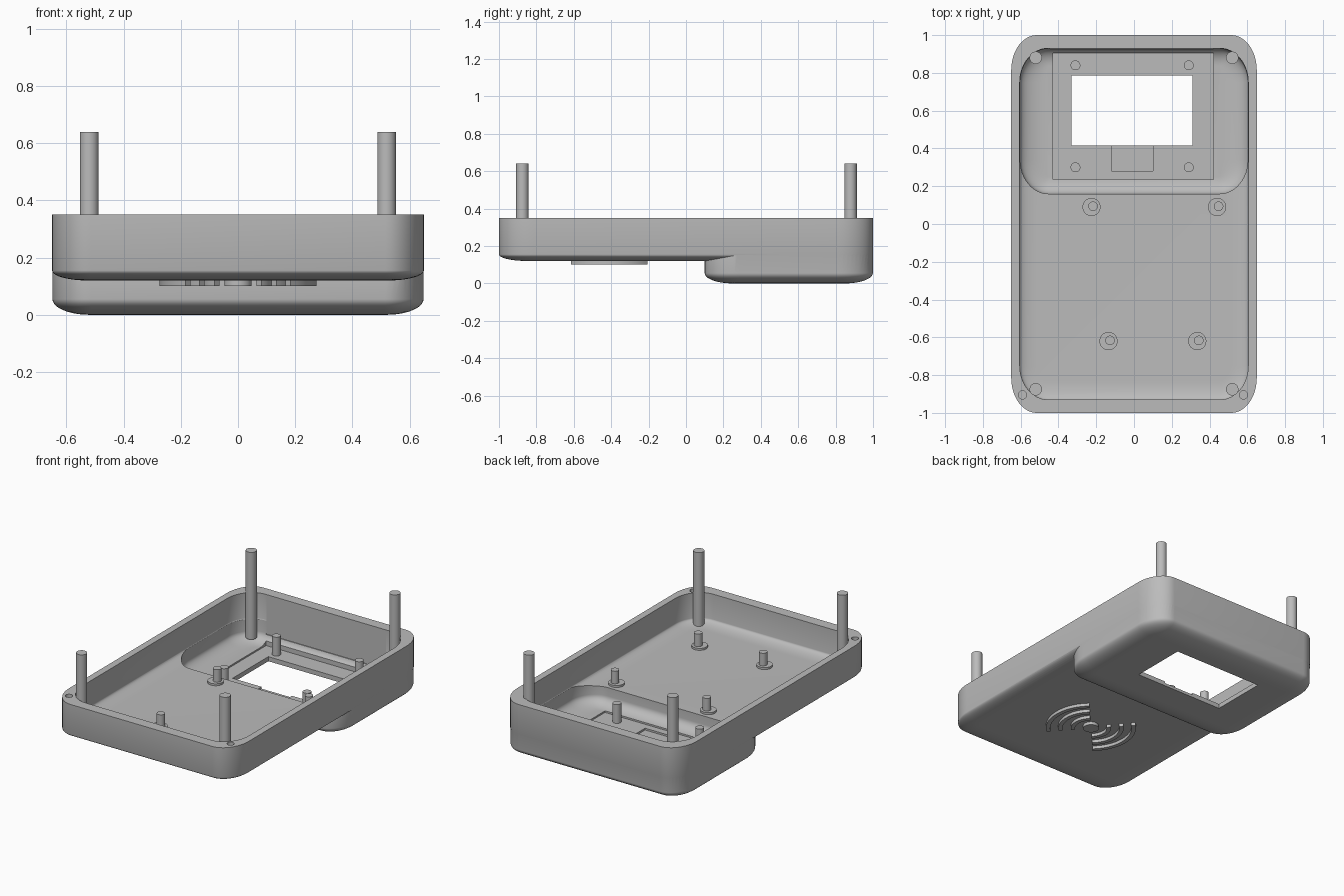
import bpy, bmesh, math

if "Cube" in bpy.data.objects:
    bpy.data.objects.remove(bpy.data.objects["Cube"], do_unlink=True)

grey = bpy.data.materials.new("plain_grey")
grey.use_nodes = True
COLOUR = (0.5, 0.5, 0.5, 1)
grey.diffuse_color = COLOUR
grey.node_tree.nodes["Principled BSDF"].inputs["Base Color"].default_value = COLOUR


def loft(name, rings):
    """Closed solid through a stack of rings, capped at both ends."""
    bm = bmesh.new()
    rows = [[bm.verts.new(p) for p in ring] for ring in rings]
    n = len(rows[0])
    for a, b in zip(rows, rows[1:]):
        for i in range(n):
            j = (i + 1) % n
            bm.faces.new((a[i], a[j], b[j], b[i]))
    bm.faces.new(rows[0])
    bm.faces.new(rows[-1])
    bmesh.ops.recalc_face_normals(bm, faces=bm.faces)
    mesh = bpy.data.meshes.new(name)
    bm.to_mesh(mesh)
    bm.free()
    mesh.materials.append(grey)
    ob = bpy.data.objects.new(name, mesh)
    bpy.context.collection.objects.link(ob)
    return ob


def rounded_ring(hx, y0, y1, rx, ry, z, steps=12):
    cy, hy = (y0 + y1) / 2, (y1 - y0) / 2
    pts = []
    for q, (sx, sy) in enumerate(((1, 1), (-1, 1), (-1, -1), (1, -1))):
        for k in range(steps + 1):
            a = math.pi / 2 * (q + k / steps)
            pts.append((sx * (hx - rx) + rx * math.cos(a),
                        cy + sy * (hy - ry) + ry * math.sin(a), z))
    return pts


def tub(name, hx, y0, y1, corner, z0, z1, fillet, steps=10):
    """Rounded block whose bottom edge is rolled under."""
    fx, fy, fz = fillet
    rings = [rounded_ring(hx, y0, y1, *corner, z1)]
    for k in range(steps + 1):
        a = math.pi / 2 * k / steps
        s = 1 - math.cos(a)
        rings.append(rounded_ring(hx - fx * s, y0 + fy * s, y1 - fy * s,
                                  max(corner[0] - fx * s, 0.008),
                                  max(corner[1] - fy * s, 0.008),
                                  z0 + fz * (1 - math.sin(a))))
    return loft(name, rings)


def box(name, x0, x1, y0, y1, z0, z1):
    return loft(name, [[(x0, y0, z), (x1, y0, z), (x1, y1, z), (x0, y1, z)]
                       for z in (z0, z1)])


def cylinder(name, x, y, r, z0, z1, n=32):
    return loft(name, [[(x + r * math.cos(math.tau * i / n),
                         y + r * math.sin(math.tau * i / n), z) for i in range(n)]
                       for z in (z0, z1)])


def activate(ob):
    bpy.ops.object.select_all(action='DESELECT')
    ob.select_set(True)
    bpy.context.view_layer.objects.active = ob


def combine(target, tool, operation='DIFFERENCE'):
    mod = target.modifiers.new("bool", 'BOOLEAN')
    mod.operation, mod.object, mod.solver = operation, tool, 'EXACT'
    activate(target)
    bpy.ops.object.modifier_apply(modifier=mod.name)
    bpy.data.objects.remove(tool, do_unlink=True)


# Outer case with the deeper display housing at the back
case = tub("case_shell", 0.65, -1, 1, (0.135, 0.185), 0.12, 0.35, (0.125, 0.15, 0.035))
combine(case, tub("display_housing", 0.649, 0.1, 0.999, (0.135, 0.185),
                  0, 0.2, (0.13, 0.15, 0.055)), 'UNION')

# Hollow interior, display pocket, recesses and window
combine(case, tub("cavity", 0.605, -0.93, 0.93, (0.15, 0.18), 0.155, 0.5, (0.1, 0.1, 0.03)))
combine(case, tub("pocket", 0.603, 0.16, 0.928, (0.15, 0.18), 0.04, 0.45, (0.14, 0.09, 0.06)))
combine(case, box("back_recess", -0.445, 0.42, 0.5, 0.932, 0.09, 0.33))
combine(case, box("display_recess", -0.43, 0.422, 0.235, 0.905, 0.03, 0.3))
combine(case, box("connector_notch", -0.12, 0.1, 0.28, 0.43, 0.018, 0.2))
combine(case, box("window", -0.33, 0.31, 0.415, 0.785, -0.1, 0.21))

# Small screw holes in the front rim
for x in (-0.59, 0.58):
    combine(case, cylinder("rim_hole", x, -0.905, 0.022, 0.25, 0.4, 24))

parts = [case]

# Tall corner posts
for x in (-0.52, 0.52):
    for y in (-0.875, 0.88):
        parts.append(cylinder("corner_post", x, y, 0.033, 0.07 if y > 0 else 0.15, 0.64))

# Board standoffs: washer base with an offset pin
for x, y in ((-0.225, 0.09), (0.44, 0.09), (-0.135, -0.62), (0.335, -0.62)):
    parts.append(cylinder("standoff_base", x, y, 0.048, 0.15, 0.168))
    parts.append(cylinder("standoff_pin", x + 0.008, y + 0.004, 0.025, 0.15, 0.25))

# Display locating pegs
for x in (-0.31, 0.29):
    for y in (0.3, 0.84):
        parts.append(cylinder("display_peg", x, y, 0.026, 0.025, 0.153))

# Raised wave emblem on the underside
parts.append(cylinder("wave_dot", 0, -0.41, 0.048, 0.1, 0.13))
for side in (0, math.pi):
    for radius in (0.11, 0.187, 0.262):
        span, n, w = math.radians(48), 20, 0.013
        outline = [(radius + w, side - span + 2 * span * i / n) for i in range(n + 1)]
        outline += [(radius - w, a) for _, a in reversed(outline)]
        parts.append(loft("wave_arc", [[(r * math.cos(a), -0.41 + r * math.sin(a), z)
                                        for r, a in outline] for z in (0.1, 0.13)]))

for ob in parts:
    activate(ob)
    bpy.ops.object.shade_smooth_by_angle(angle=math.radians(30))
